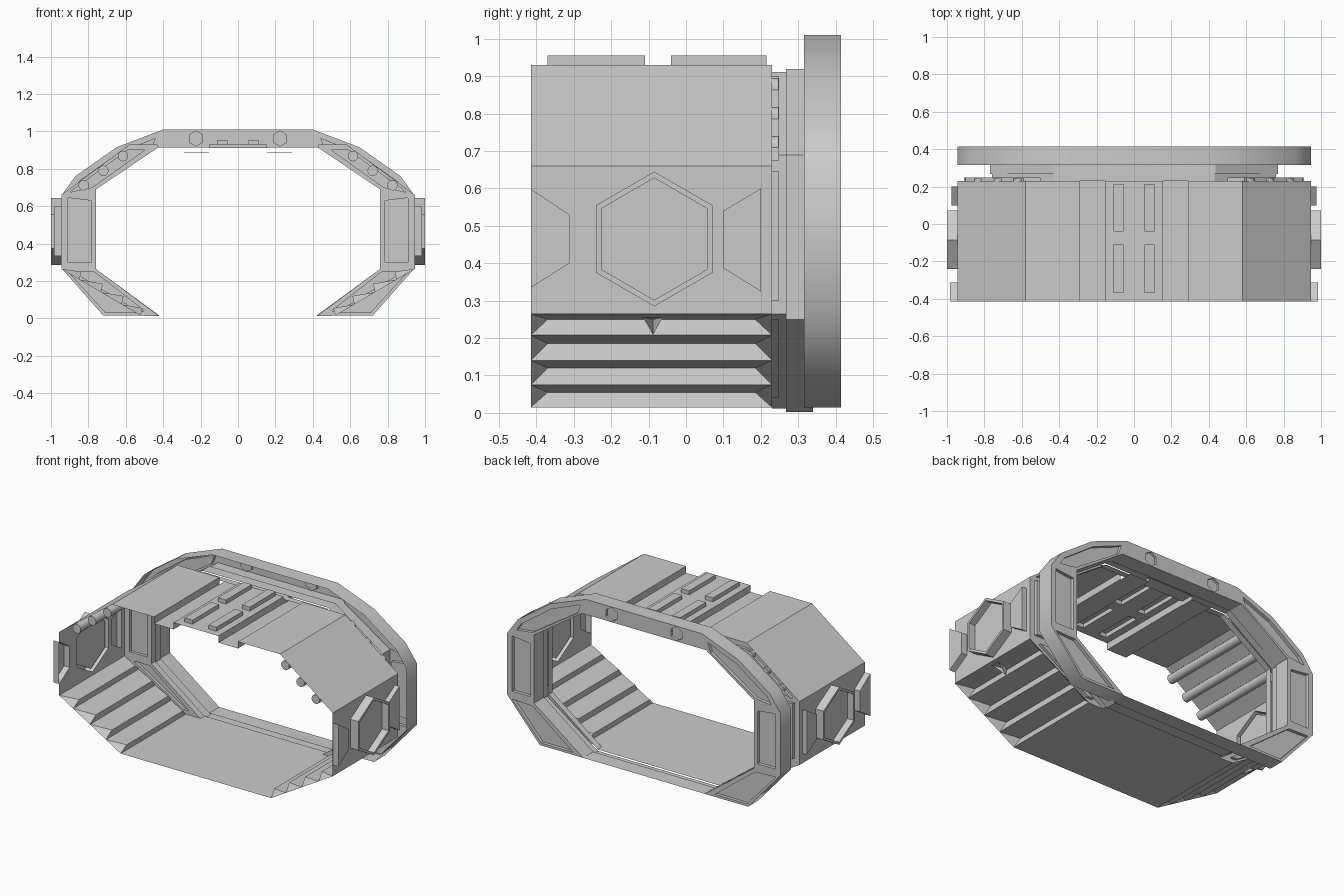
import bpy, bmesh
from math import sin, cos, pi, radians
from mathutils import Vector

if "Cube" in bpy.data.objects:
    bpy.data.objects.remove(bpy.data.objects["Cube"])

F, B = -0.415, 0.23          # front and back of the corridor shell
RF, RB = 0.315, 0.415        # front and back of the end ring


def finish(bm, name, smooth=None):
    bmesh.ops.remove_doubles(bm, verts=bm.verts, dist=0.0005)
    bmesh.ops.recalc_face_normals(bm, faces=bm.faces)
    me = bpy.data.meshes.new(name)
    bm.to_mesh(me)
    bm.free()
    ob = bpy.data.objects.new(name, me)
    bpy.context.collection.objects.link(ob)
    if smooth:
        bpy.ops.object.select_all(action='DESELECT')
        bpy.context.view_layer.objects.active = ob
        ob.select_set(True)
        bpy.ops.object.shade_smooth_by_angle(angle=radians(smooth))
    return ob


def poly(bm, pts):
    return bm.faces.new([bm.verts.new(p) for p in pts])


def panel(bm, loop, depth, holes, mp):
    """Flat outline with raised or sunk panels: holes = (loop, depth, holes)."""
    if not holes:
        poly(bm, [mp(u, v, depth) for u, v in loop])
        return
    edges = []
    for lp in [loop] + [h[0] for h in holes]:
        vs = [bm.verts.new(mp(u, v, depth)) for u, v in lp]
        edges += [bm.edges.new((vs[i - 1], vs[i])) for i in range(len(vs))]
    n = mp(0, 0, 1) - mp(0, 0, 0)
    bmesh.ops.triangle_fill(bm, use_beauty=True, edges=edges, normal=n)
    for lp, d, sub in holes:
        for i in range(len(lp)):
            a, b = lp[i - 1], lp[i]
            poly(bm, [mp(*a, depth), mp(*b, depth), mp(*b, d), mp(*a, d)])
        panel(bm, lp, d, sub, mp)


def strip(bm, profile, y0, y1, closed=True):
    for i in range(0 if closed else 1, len(profile)):
        (ax, az), (bx, bz) = profile[i - 1], profile[i]
        poly(bm, [(ax, y0, az), (bx, y0, bz), (bx, y1, bz), (ax, y1, az)])


def mirrored(half):
    return half + [(-x, z) for x, z in reversed(half)]


def hexagon(u, v, r):
    return [(u + r * sin(k * pi / 3), v + r * cos(k * pi / 3)) for k in range(6)]


# Roof: stepped plate with two long grooves and four raised bars
bars_x = [(-0.11, -0.055), (0.055, 0.11)]
bars_y = [(-0.37, -0.11), (-0.04, 0.215)]


def roof_height(x, y):
    if y > B:
        return None if abs(x) > 0.29 else (0.885 if abs(x) > 0.155 else 0.912)
    if 0.155 < abs(x) < 0.29:
        return 0.888
    if any(a < x < b for a, b in bars_x) and any(a < y < b for a, b in bars_y):
        return 0.955
    return 0.93


bm = bmesh.new()
xs = [-0.58, -0.29, -0.155, -0.11, -0.055, 0.055, 0.11, 0.155, 0.29, 0.58]
ys = [F, -0.37, -0.11, -0.04, 0.215, B, RF]
H = [[roof_height((xs[i] + xs[i + 1]) / 2, (ys[j] + ys[j + 1]) / 2)
      for j in range(len(ys) - 1)] for i in range(len(xs) - 1)]
for i in range(len(xs) - 1):
    for j in range(len(ys) - 1):
        h = H[i][j]
        if h is None:
            continue
        x0, x1, y0, y1 = xs[i], xs[i + 1], ys[j], ys[j + 1]
        poly(bm, [(x0, y0, h), (x1, y0, h), (x1, y1, h), (x0, y1, h)])
        if i + 1 < len(H) and H[i + 1][j] not in (None, h):
            g = H[i + 1][j]
            poly(bm, [(x1, y0, h), (x1, y1, h), (x1, y1, g), (x1, y0, g)])
        if j + 1 < len(H[i]) and H[i][j + 1] not in (None, h):
            g = H[i][j + 1]
            poly(bm, [(x0, y1, h), (x1, y1, h), (x1, y1, g), (x0, y1, g)])
finish(bm, "roof")

# Upper slopes
bm = bmesh.new()
for s in (1, -1):
    strip(bm, [(s * 0.58, 0.93), (s * 0.945, 0.66)], F, B, False)
finish(bm, "upper_slopes")

# Side walls with hexagonal frames and half hexagons
bm = bmesh.new()
wall = [(F, 0.265), (B, 0.265), (B, 0.66), (F, 0.66)]
wall_panels = [
    (hexagon(-0.085, 0.465, 0.18), 0.055, [(hexagon(-0.085, 0.465, 0.163), 0.012, [])]),
    ([(-0.4145, 0.335), (-0.312, 0.40), (-0.312, 0.53), (-0.4145, 0.598)], 0.038, []),
    ([(0.20, 0.325), (0.20, 0.60), (0.10, 0.54), (0.10, 0.387)], 0.03, [])]
for s in (1, -1):
    panel(bm, wall, 0, wall_panels, lambda u, v, d: Vector((s * (0.945 + d), u, v)))
finish(bm, "side_walls")

# Lower slopes: four hip shaped louvre recesses per side
bm = bmesh.new()
edge_z = [0.015, 0.075, 0.14, 0.208, 0.265]
ridge_z = [0.055, 0.12, 0.185, 0.25]


def slope_x(z):
    return 0.52 + (z - 0.015) * 1.7


for s in (1, -1):
    for k, rz in enumerate(ridge_z):
        z0, z1 = edge_z[k], edge_z[k + 1]
        x0, x1, rx = s * slope_x(z0), s * slope_x(z1), s * (slope_x(z0) - 0.01)
        a, b, c, d = (x0, F, z0), (x0, B, z0), (x1, B, z1), (x1, F, z1)
        p, q = (rx, F + 0.045, rz), (rx, B - 0.045, rz)
        for f in ([a, b, q, p], [p, q, c, d], [a, p, d], [b, c, q]):
            poly(bm, f)
    # small wedge in the top louvre
    t = (s * slope_x(0.21), -0.088, 0.21)
    u, v = (s * slope_x(0.255), -0.115, 0.255), (s * slope_x(0.255), -0.062, 0.255)
    w = (s * (slope_x(0.208) - 0.005), -0.088, 0.25)
    for f in ([t, u, w], [t, w, v], [u, v, w]):
        poly(bm, f)
finish(bm, "lower_louvres")

# Floor
bm = bmesh.new()
poly(bm, [(-0.52, F, 0.015), (0.52, F, 0.015), (0.52, B, 0.015), (-0.52, B, 0.015)])
poly(bm, [(-0.42, B, 0.015), (0.42, B, 0.015), (0.42, 0.27, 0.015), (-0.42, 0.27, 0.015)])
finish(bm, "floor")

# Rear bulkhead of the shell with shallow panels
side_panel = [(0.785, 0.30), (0.91, 0.30), (0.91, 0.645), (0.785, 0.63)]
bm = bmesh.new()
bulkhead = [(0.43, 0.93), (0.58, 0.93), (0.945, 0.66), (0.945, 0.265), (0.52, 0.015),
            (0.42, 0.012), (0.76, 0.265), (0.76, 0.69), (0.43, 0.912)]
bulk_panels = [
    (side_panel, 0.018, []),
    ([(0.50, 0.90), (0.59, 0.90), (0.90, 0.675), (0.78, 0.70)], 0.018, []),
    ([(0.77, 0.25), (0.88, 0.25), (0.54, 0.04), (0.50, 0.04)], 0.018, [])]
for s in (1, -1):
    panel(bm, bulkhead, 0, bulk_panels, lambda u, v, d: Vector((s * u, B + d, v)))
finish(bm, "rear_bulkhead")

# Collar between bulkhead and ring
bm = bmesh.new()
strip(bm, mirrored([(0.43, 0.912), (0.76, 0.69), (0.76, 0.265), (0.42, 0.012)]), B, 0.27)
strip(bm, mirrored([(0.435, 0.92), (0.77, 0.69), (0.77, 0.25), (0.42, 0.002)]), 0.268, 0.34)
poly(bm, [(-0.42, 0.27, 0), (0.42, 0.27, 0), (0.42, 0.34, 0), (-0.42, 0.34, 0)])
finish(bm, "collar")

# End ring: back face with sunk panels, outer rim and inner rim
outer = [(0.40, 1.01), (0.65, 0.915), (0.87, 0.76), (0.945, 0.655), (0.945, 0.27),
         (0.72, 0.015), (0.42, 0.015)]
inner = [(0.76, 0.265), (0.76, 0.69), (0.43, 0.915)]
ring_panels = [
    (side_panel, -0.02, []),
    ([(0.44, 0.965), (0.64, 0.885), (0.85, 0.735), (0.88, 0.69), (0.77, 0.705), (0.46, 0.907)],
     -0.02, []),
    ([(0.77, 0.245), (0.91, 0.25), (0.71, 0.03), (0.49, 0.03)], -0.02, []),
    (hexagon(0.225, 0.962, 0.043), -0.015, [])]
bm = bmesh.new()
for s in (1, -1):
    panel(bm, [(0, 1.01)] + outer + inner + [(0, 0.915)], 0, ring_panels,
          lambda u, v, d: Vector((s * u, RB + d, v)))
strip(bm, mirrored(inner[::-1] + [(0.42, 0.015)]), RF, RB)
finish(bm, "ring_face")

bm = bmesh.new()
strip(bm, mirrored(outer[:6]), RF, RB)
finish(bm, "ring_rim", 60)

# Pipes running under the upper slopes
bm = bmesh.new()
for s in (1, -1):
    for x, z in ((0.615, 0.868), (0.72, 0.79), (0.825, 0.712)):
        r = bmesh.ops.create_cone(bm, cap_ends=True, segments=12, radius1=0.028,
                                  radius2=0.028, depth=0.66)
        for v in r["verts"]:
            v.co = Vector((s * x + v.co.x, v.co.z - 0.083, z + v.co.y))
finish(bm, "pipes", 40)
